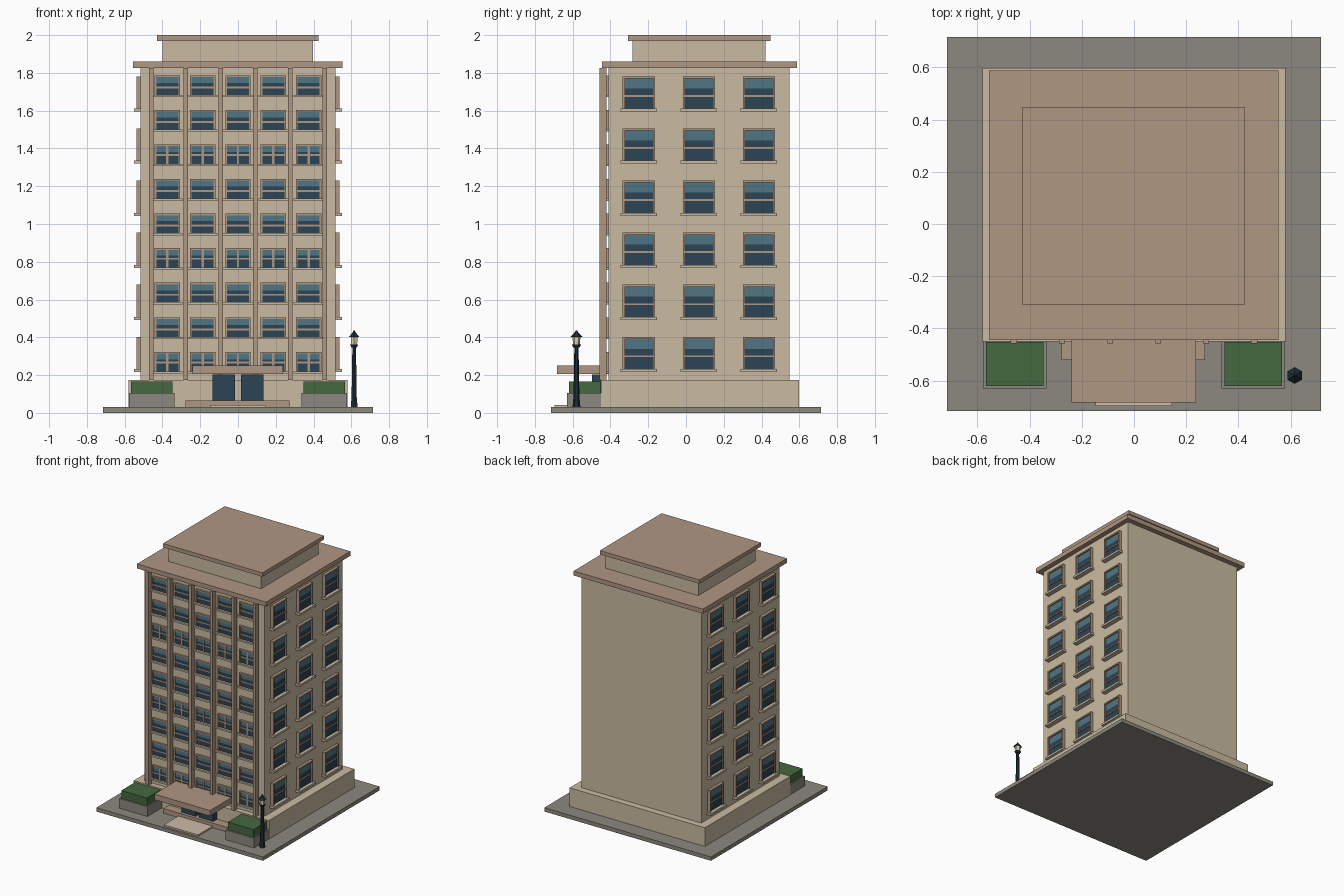
import bpy, bmesh, math
from mathutils import Matrix, Vector

cube = bpy.data.objects.get("Cube")
if cube:
    bpy.data.objects.remove(cube, do_unlink=True)


def material(name, colour):
    m = bpy.data.materials.new(name)
    m.use_nodes = True
    m.diffuse_color = (*colour, 1)
    for node in m.node_tree.nodes:
        if node.type == 'BSDF_PRINCIPLED':
            node.inputs["Base Color"].default_value = (*colour, 1)
    return m


WALL = material("cream wall", (0.59, 0.50, 0.36))
TRIM = material("brown trim", (0.43, 0.31, 0.225))
PAVING = material("grey paving", (0.26, 0.25, 0.21))
LEAF = material("hedge green", (0.06, 0.14, 0.05))
GLASS = material("dark glass", (0.025, 0.057, 0.09))
BLIND = material("pale glass", (0.08, 0.18, 0.23))
METAL = material("navy metal", (0.012, 0.027, 0.04))
STEP = material("pale stone", (0.62, 0.50, 0.39))
LIGHT = material("lamp glow", (0.75, 0.65, 0.48))


def add_box(bm, x, y, z, slot=0):
    size = Vector((x[1] - x[0], y[1] - y[0], z[1] - z[0]))
    mid = Vector((sum(x), sum(y), sum(z))) / 2
    made = bmesh.ops.create_cube(bm, size=1, matrix=Matrix.Translation(mid) @ Matrix.Diagonal((*size, 1)))
    for face in {f for v in made['verts'] for f in v.link_faces}:
        face.material_index = slot


def make_mesh(bm, name, mats):
    mesh = bpy.data.meshes.new(name)
    bm.to_mesh(mesh)
    bm.free()
    for m in mats:
        mesh.materials.append(m)
    return mesh


def place(name, mesh, loc=(0, 0, 0), turn=0):
    ob = bpy.data.objects.new(name, mesh)
    ob.location = loc
    ob.rotation_euler.z = turn
    bpy.context.collection.objects.link(ob)
    return ob


def box(name, x, y, z, mat):
    bm = bmesh.new()
    add_box(bm, x, y, z)
    return place(name, make_mesh(bm, name, [mat]))


def window_mesh(name, w, h, edge, depth, sill, cross):
    """Window facing -y, with its wall plane at y = 0 and its sill bottom at z = 0."""
    bm = bmesh.new()
    a, b = w / 2, w / 2 - edge
    low, top = sill, h - edge
    split = top - 0.33 * (top - low)
    bar = low + (0.5 if cross else 0.42) * (top - low)
    # frame
    for s in (-1, 1):
        add_box(bm, sorted((s * a, s * b)), (-depth, 0), (low, h), 0)
    add_box(bm, (-b, b), (-depth, 0), (top, h), 0)
    # panes
    add_box(bm, (-b, b), (-depth * 0.5, 0), (low, split), 1)
    add_box(bm, (-b, b), (-depth * 0.5, 0), (split, top), 2)
    # glazing bars
    add_box(bm, (-b, b), (-depth * 0.8, 0), (bar - 0.005, bar + 0.005), 0)
    if cross:
        add_box(bm, (-0.006, 0.006), (-depth * 0.85, 0), (low, top), 0)
    # sill
    add_box(bm, (-a - 0.012, a + 0.012), (-depth * 1.6, 0), (0, sill), 3)
    return make_mesh(bm, name, [TRIM, GLASS, BLIND, WALL])


# Building masses
box("paving_slab", (-0.715, 0.715), (-0.715, 0.715), (0, 0.03), PAVING)
box("plinth", (-0.58, 0.58), (-0.45, 0.597), (0.03, 0.175), WALL)
box("tower", (-0.515, 0.515), (-0.41, 0.547), (0.175, 1.825), WALL)
box("cornice", (-0.555, 0.553), (-0.445, 0.587), (1.825, 1.86), TRIM)
box("penthouse", (-0.4, 0.397), (-0.283, 0.42), (1.86, 1.97), WALL)
box("penthouse_roof", (-0.428, 0.425), (-0.308, 0.448), (1.97, 2.0), TRIM)

# Front pilasters
for i in range(6):
    x = (i - 2.5) * 0.184
    box("pilaster", (x - 0.012, x + 0.012), (-0.458, -0.421), (0.175, 1.825), TRIM)

# Front windows
plain = window_mesh("front_window", 0.134, 0.115, 0.009, 0.015, 0.012, False)
crossed = window_mesh("front_cross_window", 0.134, 0.115, 0.009, 0.015, 0.012, True)
for row in range(9):
    for col in range(5):
        place("front_window", crossed if row % 3 == 0 else plain,
              ((col - 2) * 0.187, -0.41, 0.208 + row * 0.183))

# Side windows
side = window_mesh("side_window", 0.17, 0.186, 0.011, 0.023, 0.016, False)
for row in range(6):
    for col in range(3):
        for s in (-1, 1):
            place("side_window", side,
                  (s * 0.515, 0.068 + (col - 1) * 0.318, 0.217 + row * 0.2755), s * math.pi / 2)

# Entrance
box("canopy", (-0.24, 0.238), (-0.683, -0.41), (0.207, 0.25), TRIM)
box("upper_step", (-0.277, 0.272), (-0.52, -0.45), (0.03, 0.066), TRIM)
box("lower_step", (-0.148, 0.145), (-0.697, -0.52), (0.03, 0.042), STEP)
for s in (-1, 1):
    box("door", sorted((s * 0.015, s * 0.135)), (-0.497, -0.45), (0.066, 0.203), GLASS)

# Planters with hedges
for s in (-1, 1):
    box("planter", sorted((s * 0.335, s * 0.578)), (-0.63, -0.45), (0.03, 0.106), PAVING)
    box("hedge", sorted((s * 0.347, s * 0.567)), (-0.62, -0.452), (0.106, 0.166), LEAF)


# Street lamp
def lamp_part(name, r1, r2, z1, z2, mat):
    bm = bmesh.new()
    bmesh.ops.create_cone(bm, cap_ends=True, segments=6, radius1=r1, radius2=r2, depth=z2 - z1)
    place(name, make_mesh(bm, name, [mat]), (0.615, -0.58, (z1 + z2) / 2))


lamp_part("lamp_base", 0.021, 0.017, 0.03, 0.07, METAL)
lamp_part("lamp_post", 0.016, 0.011, 0.07, 0.35, METAL)
lamp_part("lamp_collar", 0.016, 0.025, 0.345, 0.362, METAL)
lamp_part("lamp_lantern", 0.018, 0.021, 0.362, 0.402, LIGHT)
lamp_part("lamp_cap", 0.032, 0.009, 0.402, 0.427, METAL)
lamp_part("lamp_finial", 0.009, 0.003, 0.427, 0.437, METAL)
